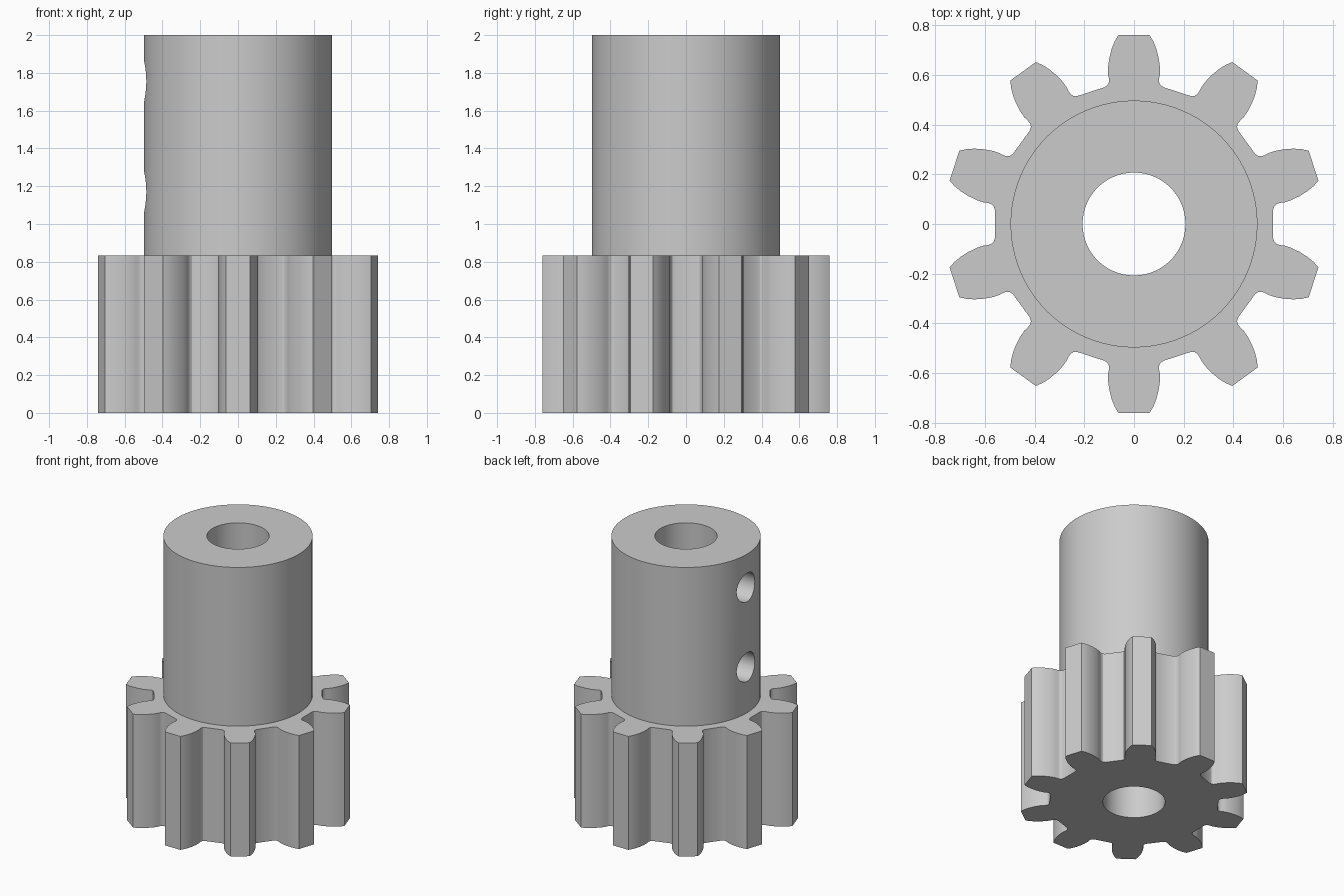
import bpy
import bmesh
from math import pi, radians
from mathutils import Matrix, Vector

if "Cube" in bpy.data.objects:
    bpy.data.objects.remove(bpy.data.objects["Cube"])

TEETH = 10
GEAR_TOP = 0.834
HUB_RADIUS, BORE_RADIUS, SCREW_RADIUS = 0.497, 0.207, 0.105

steel = bpy.data.materials.new("plain_grey")
steel.use_nodes = True
grey = (0.6, 0.6, 0.6, 1)
steel.diffuse_color = grey
steel.node_tree.nodes["Principled BSDF"].inputs["Base Color"].default_value = grey


def finish(name, bm):
    bmesh.ops.recalc_face_normals(bm, faces=bm.faces)
    mesh = bpy.data.meshes.new(name)
    bm.to_mesh(mesh)
    bm.free()
    mesh.materials.append(steel)
    obj = bpy.data.objects.new(name, mesh)
    bpy.context.collection.objects.link(obj)
    return obj


def cylinder(name, radius, length, centre, turn=Matrix(), sides=96):
    bm = bmesh.new()
    bmesh.ops.create_cone(bm, cap_ends=True, segments=sides, radius1=radius,
                          radius2=radius, depth=length,
                          matrix=Matrix.Translation(centre) @ turn)
    return finish(name, bm)


def combine(target, tool, operation):
    mod = target.modifiers.new(tool.name, "BOOLEAN")
    mod.operation = operation
    mod.solver = "EXACT"
    mod.object = tool
    bpy.context.view_layer.objects.active = target
    bpy.ops.object.modifier_apply(modifier=mod.name)
    bpy.data.objects.remove(tool)


# Toothed body: half a tooth flank, mirrored and repeated around the axis
flank = [(0.063, 0.76), (0.078, 0.735), (0.090, 0.705), (0.099, 0.67),
         (0.104, 0.635), (0.1045, 0.605), (0.101, 0.587), (0.101, 0.572),
         (0.106, 0.56), (0.118, 0.551)]
tooth = [(-x, y) for x, y in reversed(flank)] + flank
bm = bmesh.new()
outline = []
for i in range(TEETH):
    spin = Matrix.Rotation(-2 * pi * i / TEETH, 3, "Z")
    outline += [bm.verts.new(spin @ Vector((x, y, 0))) for x, y in tooth]
base = bm.faces.new(outline)
raised = bmesh.ops.extrude_face_region(bm, geom=[base], use_keep_orig=True)["geom"]
bmesh.ops.translate(bm, vec=(0, 0, GEAR_TOP),
                    verts=[v for v in raised if isinstance(v, bmesh.types.BMVert)])
pinion = finish("pinion_gear", bm)

# Plain hub rising out of the toothed body
hub_base = GEAR_TOP / 2
hub = cylinder("hub", HUB_RADIUS, 2 - hub_base, (0, 0, (2 + hub_base) / 2))
combine(pinion, hub, "UNION")

# Shaft bore through the whole length
combine(pinion, cylinder("shaft_bore", BORE_RADIUS, 3, (0, 0, 1)), "DIFFERENCE")

# Two set screw holes from the side of the hub into the bore
sideways = Matrix.Rotation(pi / 2, 4, "Y")
for z in (1.17, 1.755):
    hole = cylinder("set_screw_hole", SCREW_RADIUS, 0.6, (-0.4, 0, z), sideways, 48)
    combine(pinion, hole, "DIFFERENCE")

# Smooth curved walls, crisp edges
bpy.ops.object.select_all(action="DESELECT")
pinion.select_set(True)
bpy.context.view_layer.objects.active = pinion
bpy.ops.object.shade_smooth_by_angle(angle=radians(30))
